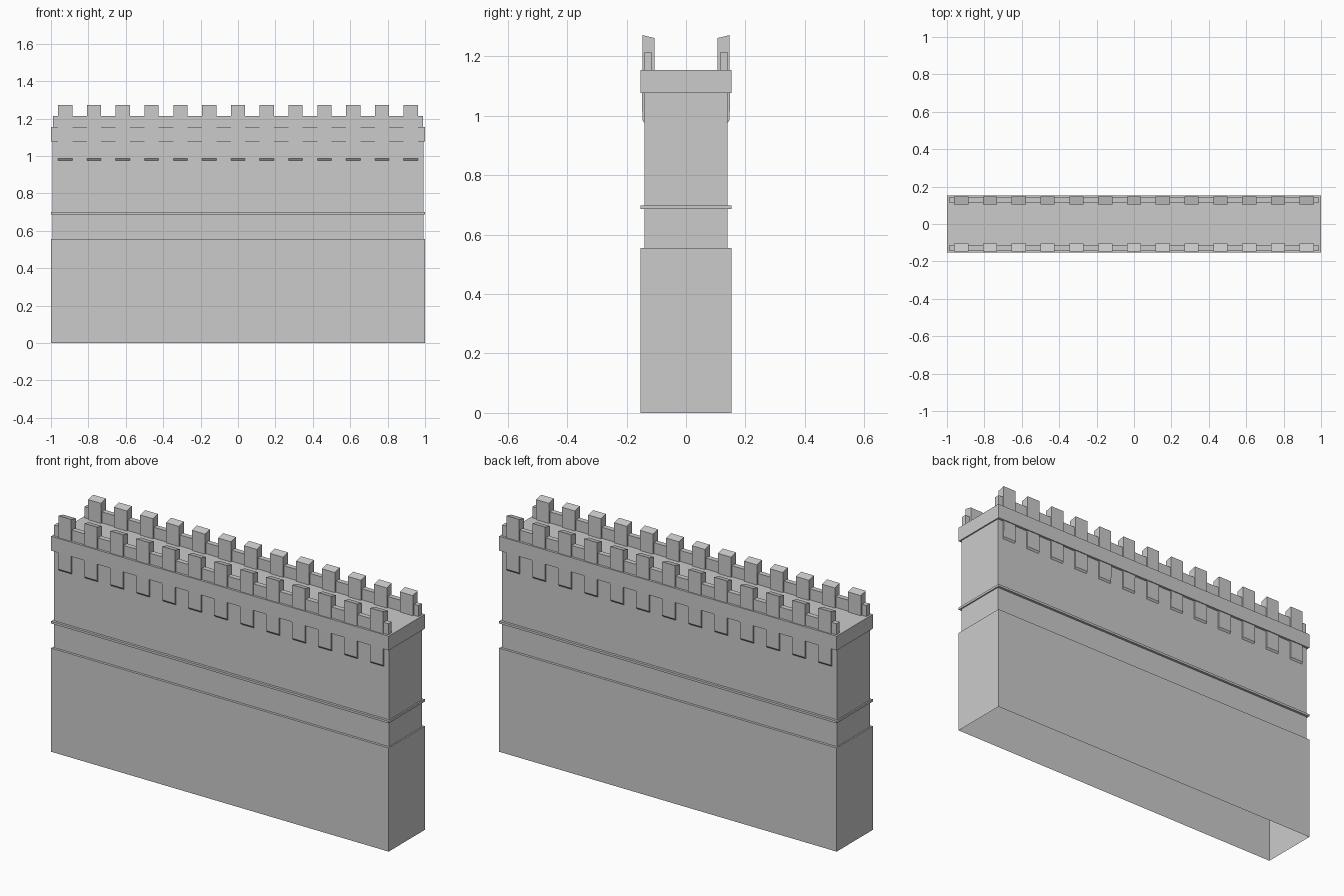
import bpy, bmesh

if "Cube" in bpy.data.objects:
    bpy.data.objects.remove(bpy.data.objects["Cube"])


def add_object(name, bm):
    bmesh.ops.recalc_face_normals(bm, faces=bm.faces[:])
    mesh = bpy.data.meshes.new(name)
    bm.to_mesh(mesh)
    bm.free()
    obj = bpy.data.objects.new(name, mesh)
    bpy.context.collection.objects.link(obj)
    return obj


def prism(bm, profile, x0, x1):
    """Extrude a (y, z) profile along x."""
    a = [bm.verts.new((x0, y, z)) for y, z in profile]
    b = [bm.verts.new((x1, y, z)) for y, z in profile]
    bm.faces.new(a)
    bm.faces.new(b[::-1])
    n = len(profile)
    for i in range(n):
        j = (i + 1) % n
        bm.faces.new((a[i], b[i], b[j], a[j]))


def both_sides(name, profile, spans):
    """Repeat a profile over x spans, on the front and the back."""
    bm = bmesh.new()
    for side in (-1, 1):
        for x0, x1 in spans:
            prism(bm, [(side * y, z) for y, z in profile], x0, x1)
    return add_object(name, bm)


# Wall shell: stacked rectangular rings, open underneath, closed on top
OUTER, INNER = (1.0, 0.153), (0.993, 0.14)
levels = [(OUTER, 0), (OUTER, 0.555), (INNER, 0.555), (INNER, 0.687),
          (OUTER, 0.687), (OUTER, 0.699), (INNER, 0.699), (INNER, 1.077),
          (OUTER, 1.077), (OUTER, 1.154)]
bm = bmesh.new()
rings = [[bm.verts.new((sx * w, sy * d, z))
          for sx, sy in ((-1, -1), (1, -1), (1, 1), (-1, 1))]
         for (w, d), z in levels]
for lo, hi in zip(rings, rings[1:]):
    for i in range(4):
        j = (i + 1) % 4
        bm.faces.new((lo[i], lo[j], hi[j], hi[i]))
bm.faces.new(rings[-1])
wall = add_object("wall_body", bm)

# Low parapets along both edges
both_sides("parapets", [(0.141, 1.154), (0.141, 1.213), (0.114, 1.213), (0.114, 1.154)],
           [(-0.99, 0.99)])

# Thirteen merlons per side with inward sloping tops, and corbels beneath them
spans = [(i * 0.154 - 0.038, i * 0.154 + 0.038) for i in range(-6, 7)]
both_sides("merlons", [(0.147, 1.154), (0.147, 1.272), (0.1055, 1.262), (0.1055, 1.154)], spans)
both_sides("corbels", [(0.138, 1.077), (0.148, 1.077), (0.147, 0.986), (0.138, 0.974)], spans)
